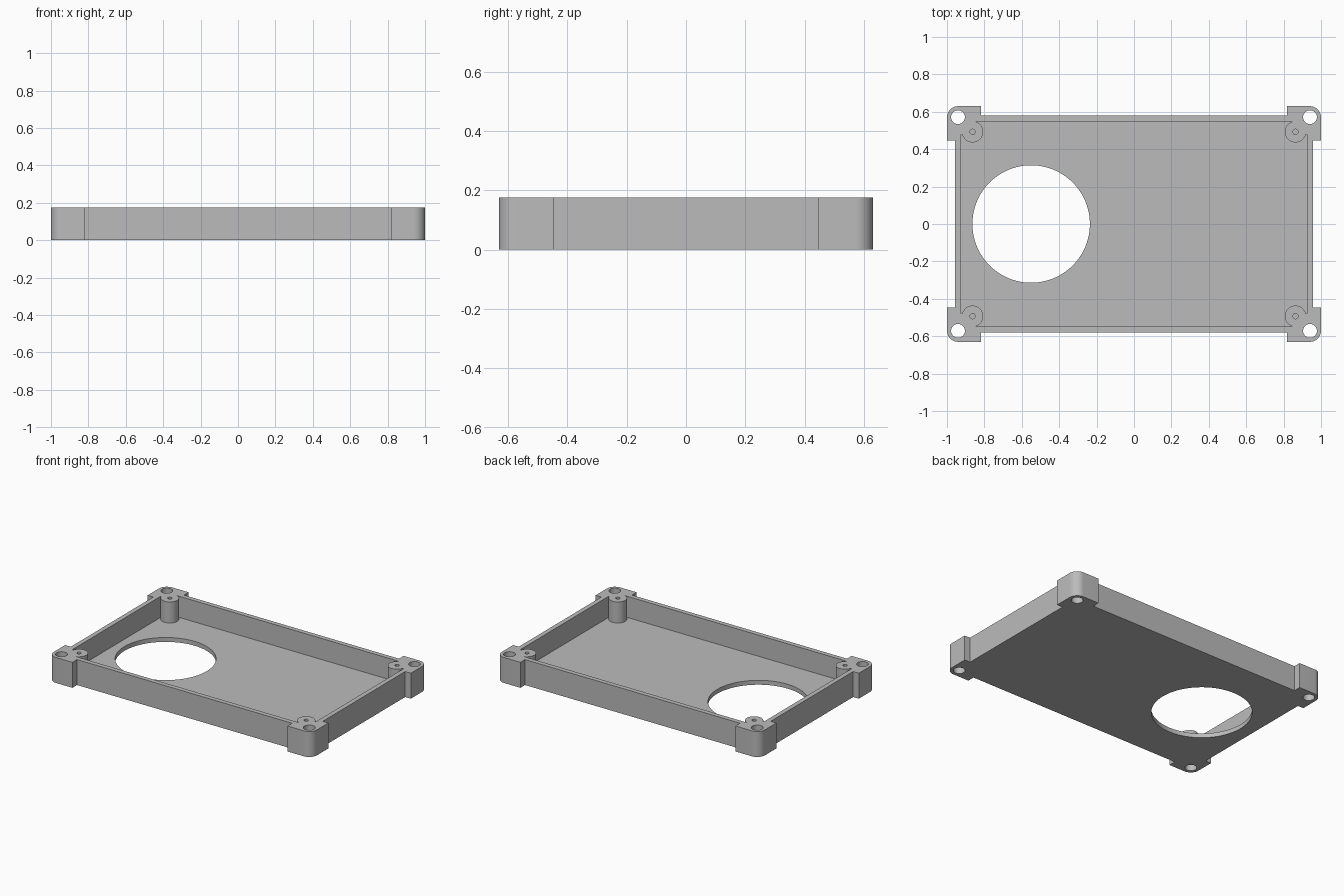
import bpy
import bmesh
from math import cos, sin, pi

cube = bpy.data.objects.get("Cube")
if cube:
    bpy.data.objects.remove(cube, do_unlink=True)

HEIGHT, FLOOR = 0.175, 0.03
OUT_X, OUT_Y = 1.0, 0.63        # corner block extents
BODY_X, BODY_Y = 0.957, 0.58    # tray walls, outside
IN_X, IN_Y = 0.925, 0.548       # tray walls, inside
BLOCK_X, BLOCK_Y = 0.817, 0.447 # inner sides of corner blocks
BOLT = (0.941, 0.571)
POST = (0.863, 0.493)
CORNERS = [(sx, sy) for sx in (-1, 1) for sy in (-1, 1)]

grey = bpy.data.materials.new("plastic grey")
grey.use_nodes = True
COLOUR = (0.5, 0.5, 0.5, 1)
grey.diffuse_color = COLOUR
grey.node_tree.nodes["Principled BSDF"].inputs["Base Color"].default_value = COLOUR


def prism(name, points, z0, z1):
    """Extrude a flat outline from z0 to z1."""
    bm = bmesh.new()
    face = bm.faces.new([bm.verts.new((x, y, z0)) for x, y in points])
    up = bmesh.ops.extrude_face_region(bm, geom=[face])["geom"]
    for v in up:
        if isinstance(v, bmesh.types.BMVert):
            v.co.z = z1
    bmesh.ops.recalc_face_normals(bm, faces=bm.faces)
    mesh = bpy.data.meshes.new(name)
    bm.to_mesh(mesh)
    bm.free()
    mesh.materials.append(grey)
    obj = bpy.data.objects.new(name, mesh)
    bpy.context.collection.objects.link(obj)
    return obj


def rect(x0, y0, x1, y1):
    return [(x0, y0), (x1, y0), (x1, y1), (x0, y1)]


def circle(cx, cy, r, n):
    return [(cx + r * cos(2 * pi * i / n), cy + r * sin(2 * pi * i / n)) for i in range(n)]


def combine(target, tool, operation):
    """Apply a boolean and discard the tool."""
    mod = target.modifiers.new("boolean", "BOOLEAN")
    mod.object, mod.operation, mod.solver = tool, operation, "EXACT"
    bpy.context.view_layer.objects.active = target
    bpy.ops.object.modifier_apply(modifier=mod.name)
    bpy.data.objects.remove(tool, do_unlink=True)


# Tray body with corner blocks rounded on their outer corner
tray = prism("tray", rect(-BODY_X, -BODY_Y, BODY_X, BODY_Y), 0, HEIGHT)
R = 0.06
arc = [(OUT_X - R + R * cos(a), OUT_Y - R + R * sin(a))
       for a in (pi / 2 * i / 12 for i in range(13))]
block = [(BLOCK_X, BLOCK_Y), (OUT_X, BLOCK_Y)] + arc + [(BLOCK_X, OUT_Y)]
for sx, sy in CORNERS:
    outline = [(sx * x, sy * y) for x, y in block]
    combine(tray, prism("corner_block", outline, 0, HEIGHT), "UNION")

# Hollow inside and the large round opening in the floor
cavity = rect(-IN_X, -IN_Y, IN_X, IN_Y)
combine(tray, prism("cavity", cavity, FLOOR, HEIGHT + 0.1), "DIFFERENCE")
combine(tray, prism("opening", circle(-0.55, 0, 0.314, 96), -0.1, FLOOR + 0.05), "DIFFERENCE")

# Screw posts, their corner webs, pilot holes and bolt holes
for sx, sy in CORNERS:
    px, py = sx * POST[0], sy * POST[1]
    web = rect(px - sx * 0.015, py - sy * 0.015, sx * (IN_X + 0.01), sy * (IN_Y + 0.01))
    combine(tray, prism("web", web, FLOOR / 2, HEIGHT), "UNION")
    combine(tray, prism("post", circle(px, py, 0.057, 40), FLOOR / 2, HEIGHT), "UNION")
    combine(tray, prism("pilot", circle(px, py, 0.014, 20), FLOOR, HEIGHT + 0.1), "DIFFERENCE")
    bolt = circle(sx * BOLT[0], sy * BOLT[1], 0.037, 32)
    combine(tray, prism("bolt", bolt, -0.1, HEIGHT + 0.1), "DIFFERENCE")

# Smooth the round walls, keep the edges crisp
bpy.ops.object.select_all(action="DESELECT")
tray.select_set(True)
bpy.context.view_layer.objects.active = tray
bpy.ops.object.shade_smooth_by_angle(angle=pi / 6)
